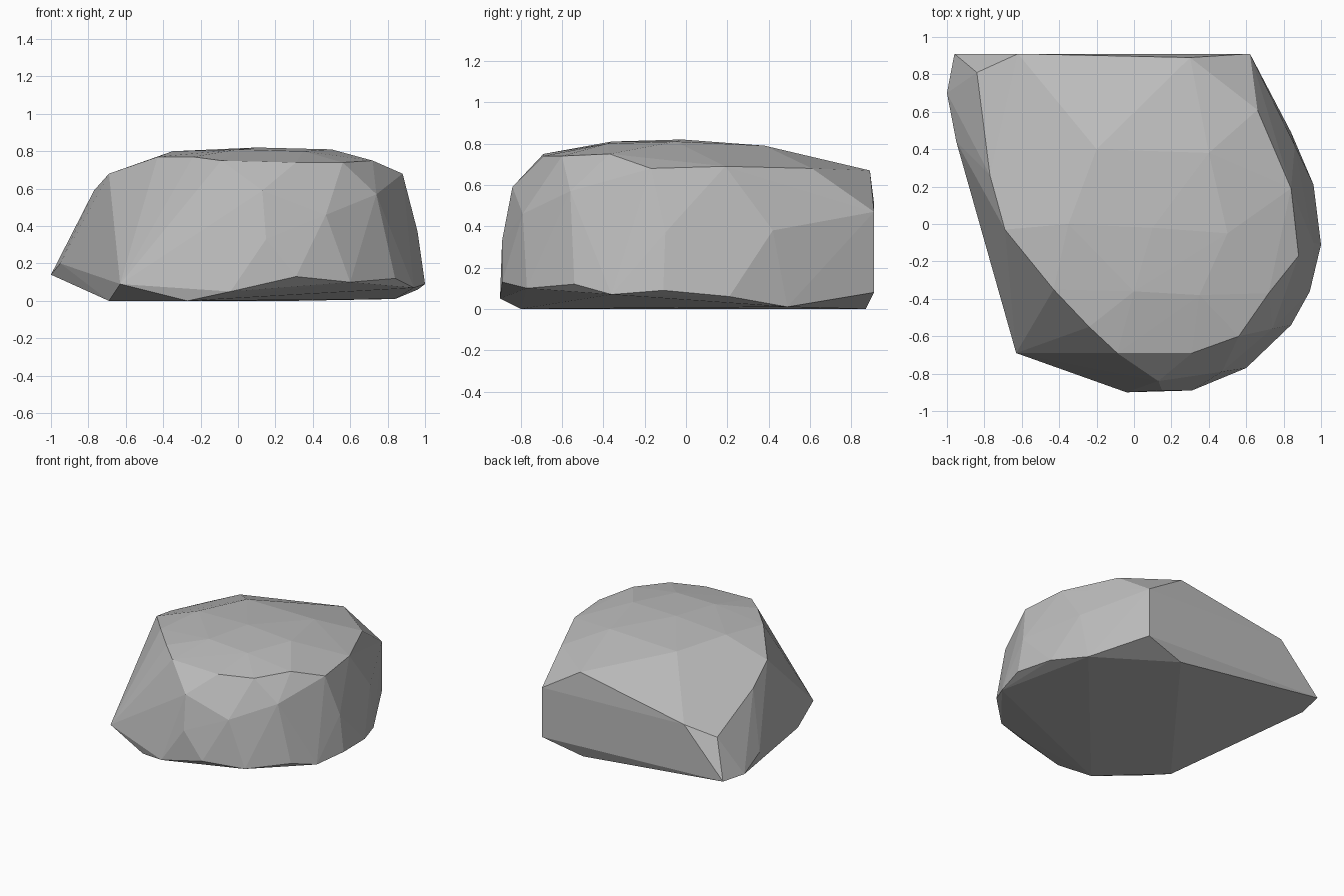
import bpy
import bmesh
from mathutils import Vector

# Contours of the boulder, from the ground up
foot_contour = [
    (-.69, -.41, 0), (-.27, -.8, 0), (.84, .49, .01), (.29, .87, 0),
]
skirt_contour = [
    (-.63, -.69, .09), (-.04, -.9, .05), (.31, -.89, .13), (.6, -.77, .1),
    (.84, -.54, .12), (.94, -.36, .07), (1, -.11, .09), (.96, .21, .06),
    (.62, .91, .08), (-.96, .91, .15), (-1, .7, .14),
]
waist_contour = [
    (.15, -.89, .33), (.13, -.84, .59), (.47, -.79, .46), (.74, -.56, .57),
    (.96, -.1, .37), (.86, .42, .38), (.62, .91, .47), (-.62, .91, .51),
    (-.84, .81, .43), (-.95, .44, .2),
]
shoulder_contour = [
    (-.09, -.69, .75), (.31, -.69, .74), (.56, -.6, .74), (.72, -.37, .75),
    (.88, -.17, .68), (.84, .19, .69), (.66, .61, .68), (.3, .89, .67),
    (-.77, .26, .59), (-.69, -.03, .68), (-.43, -.35, .77), (-.24, -.55, .77),
]
crown_contour = [
    (0, -.36, .81), (.35, -.38, .8), (.1, -.02, .82), (.5, -.05, .81),
    (.4, .38, .79), (-.2, .4, .78), (-.35, 0, .8),
]


def make_material(name, colour):
    """Plain flat colour for both the viewport and a render."""
    material = bpy.data.materials.new(name)
    material.use_nodes = True
    material.diffuse_color = colour
    shader = material.node_tree.nodes["Principled BSDF"]
    shader.inputs["Base Color"].default_value = colour
    shader.inputs["Roughness"].default_value = .9
    return material


def make_faceted_stone(name, contours, material):
    """Wrap a tight skin of flat facets around a stack of contours."""
    bm = bmesh.new()
    for contour in contours:
        for point in contour:
            bm.verts.new(Vector(point))

    # Wrap the skin, then drop whatever ended up inside it
    hull = bmesh.ops.convex_hull(bm, input=bm.verts, use_existing_faces=False)
    buried = [item for item in hull["geom_interior"] + hull["geom_unused"]
              if isinstance(item, bmesh.types.BMVert)]
    bmesh.ops.delete(bm, geom=list(set(buried)), context="VERTS")
    bmesh.ops.recalc_face_normals(bm, faces=bm.faces)

    # Hard facets all over
    for face in bm.faces:
        face.smooth = False

    mesh = bpy.data.meshes.new(name)
    bm.to_mesh(mesh)
    bm.free()
    mesh.materials.append(material)
    stone = bpy.data.objects.new(name, mesh)
    bpy.context.collection.objects.link(stone)
    return stone


# Remove the default object
default_object = bpy.data.objects.get("Cube")
if default_object:
    bpy.data.objects.remove(default_object, do_unlink=True)

# The boulder
stone_grey = make_material("stone_grey", (.5, .5, .5, 1))
make_faceted_stone(
    "boulder",
    [foot_contour, skirt_contour, waist_contour, shoulder_contour, crown_contour],
    stone_grey,
)
